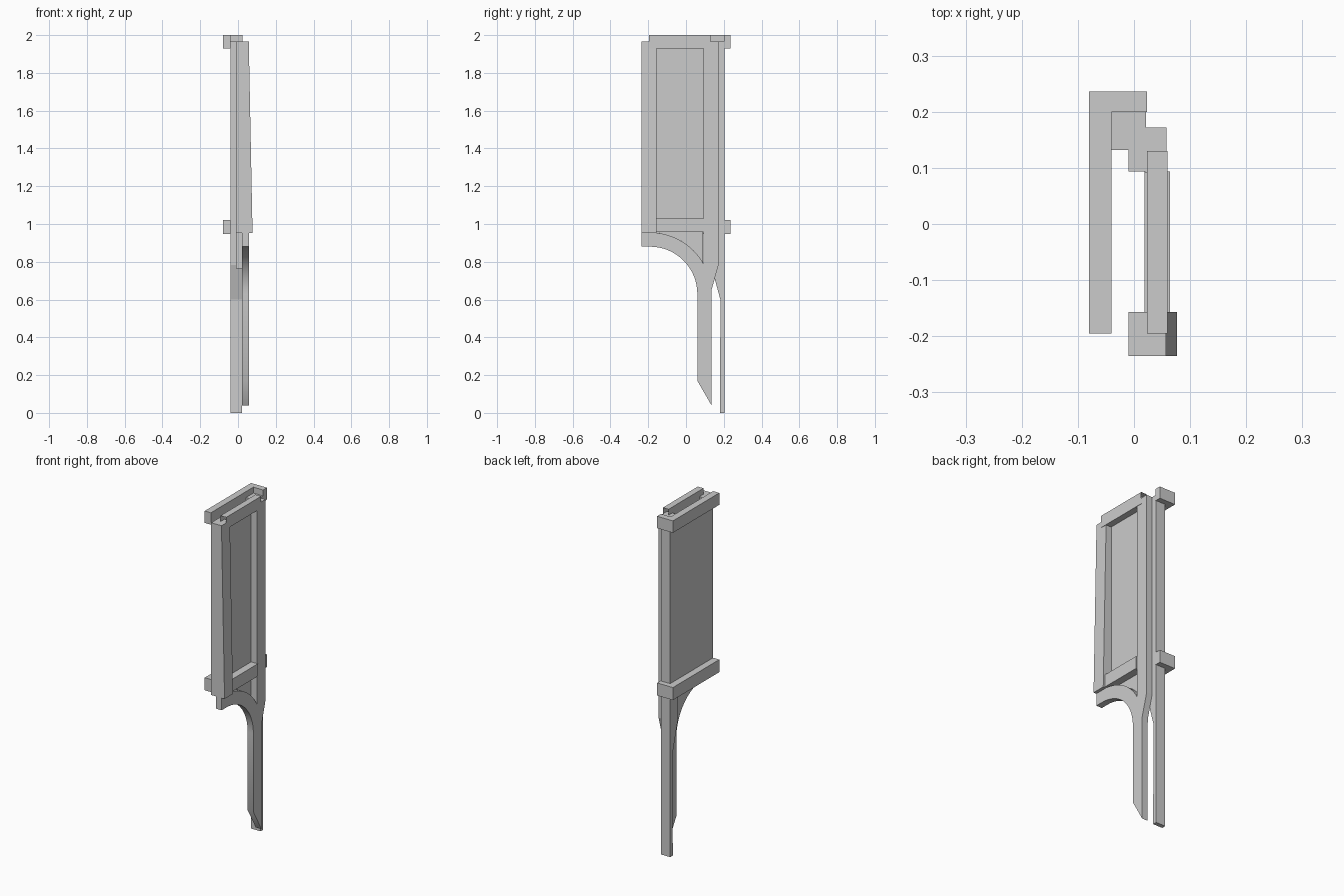
import bpy, bmesh, math

if "Cube" in bpy.data.objects:
    bpy.data.objects.remove(bpy.data.objects["Cube"])


def prism(name, pts, lo, hi, axis='x', open_ends=False, smooth=False):
    """Extrude a 2D profile: (y, z) along x, (x, z) along y or (x, y) along z."""
    def put(p, d):
        return {'x': (d, p[0], p[1]), 'y': (p[0], d, p[1]), 'z': (p[0], p[1], d)}[axis]
    bm = bmesh.new()
    a = [bm.verts.new(put(p, lo)) for p in pts]
    b = [bm.verts.new(put(p, hi)) for p in pts]
    n = len(pts)
    for i in range(n):
        j = (i + 1) % n
        bm.faces.new((a[i], a[j], b[j], b[i]))
    if not open_ends:
        bm.faces.new(a[::-1])
        bm.faces.new(b)
    bmesh.ops.recalc_face_normals(bm, faces=bm.faces)
    me = bpy.data.meshes.new(name)
    bm.to_mesh(me)
    bm.free()
    ob = bpy.data.objects.new(name, me)
    bpy.context.collection.objects.link(ob)
    if smooth:
        bpy.context.view_layer.objects.active = ob
        ob.select_set(True)
        bpy.ops.object.shade_smooth_by_angle(angle=math.radians(30))
        ob.select_set(False)
    return ob


def rect(a0, a1, b0, b1):
    return [(a0, b0), (a1, b0), (a1, b1), (a0, b1)]


def sheet(name, x, pts):
    """Thin single-sided panel in the YZ plane."""
    me = bpy.data.meshes.new(name)
    me.from_pydata([(x, y, z) for y, z in pts], [], [range(len(pts))])
    ob = bpy.data.objects.new(name, me)
    bpy.context.collection.objects.link(ob)


def arc(r, steps=16, end=90):
    """Arc of the arch, from the crown towards the leg."""
    return [(-0.19 + r * math.sin(math.radians(end * i / steps)),
             0.63 + r * math.cos(math.radians(end * i / steps)))
            for i in range(steps + 1)]


# L-shaped trim bands, top and lower
band = [(-0.08, -0.195), (-0.04, -0.195), (-0.04, 0.2), (0.023, 0.2),
        (0.023, 0.236), (-0.08, 0.236)]
for name, z0, z1 in (("top_band", 1.93, 2.0), ("lower_band", 0.946, 1.02)):
    prism(name, band, z0, z1, 'z')

# Rear column, wide above and tapering to a slim leg
prism("rear_column", [(0.18, 0), (0.204, 0), (0.204, 1.965), (0.132, 1.965),
                      (0.132, 0.782), (0.182, 0.6)], -0.04, 0.021)

# Flat back panel
sheet("back_panel", -0.04, rect(-0.195, 0.2, 0.95, 1.965)[::-1])

# Slanted front stile
prism("front_stile", [(-0.01, 0.952), (0.077, 0.952), (0.057, 1.965), (-0.01, 1.965)],
      -0.235, -0.157, 'y')

# Rear stile of the frame, tapering into the arch leg
prism("rear_stile", [(0.092, 1.965), (0.172, 1.965), (0.172, 0.782), (0.135, 0.65),
                     (0.135, 0.63), (0.092, 0.79)], 0.02, 0.058)
prism("rear_stile_backing", rect(0.094, 0.134, 0.765, 1.965), -0.01, 0.021)

# Top rail (open ends) and sill
prism("top_rail", rect(0.023, 0.06, 1.93, 2.0), -0.195, 0.13, 'y', open_ends=True)
prism("sill", rect(0.019, 0.064, 0.957, 1.03), -0.157, 0.094, 'y')

# Recessed panels in the frame and above the arch
sheet("frame_panel", 0.021, rect(-0.157, 0.094, 1.03, 1.94))
cut = math.degrees(math.asin(0.28 / 0.325))
sheet("spandrel_panel", 0.021, [(0.09, 0.96), (-0.157, 0.96)] + arc(0.325, 12, cut))

# Quarter arch flowing into the pointed leg
prism("arch_leg", [(-0.235, 0.88)] + arc(0.25) + [(0.06, 0.17), (0.135, 0.04)]
      + arc(0.325)[::-1] + [(-0.235, 0.955)], 0.021, 0.058, smooth=True)
